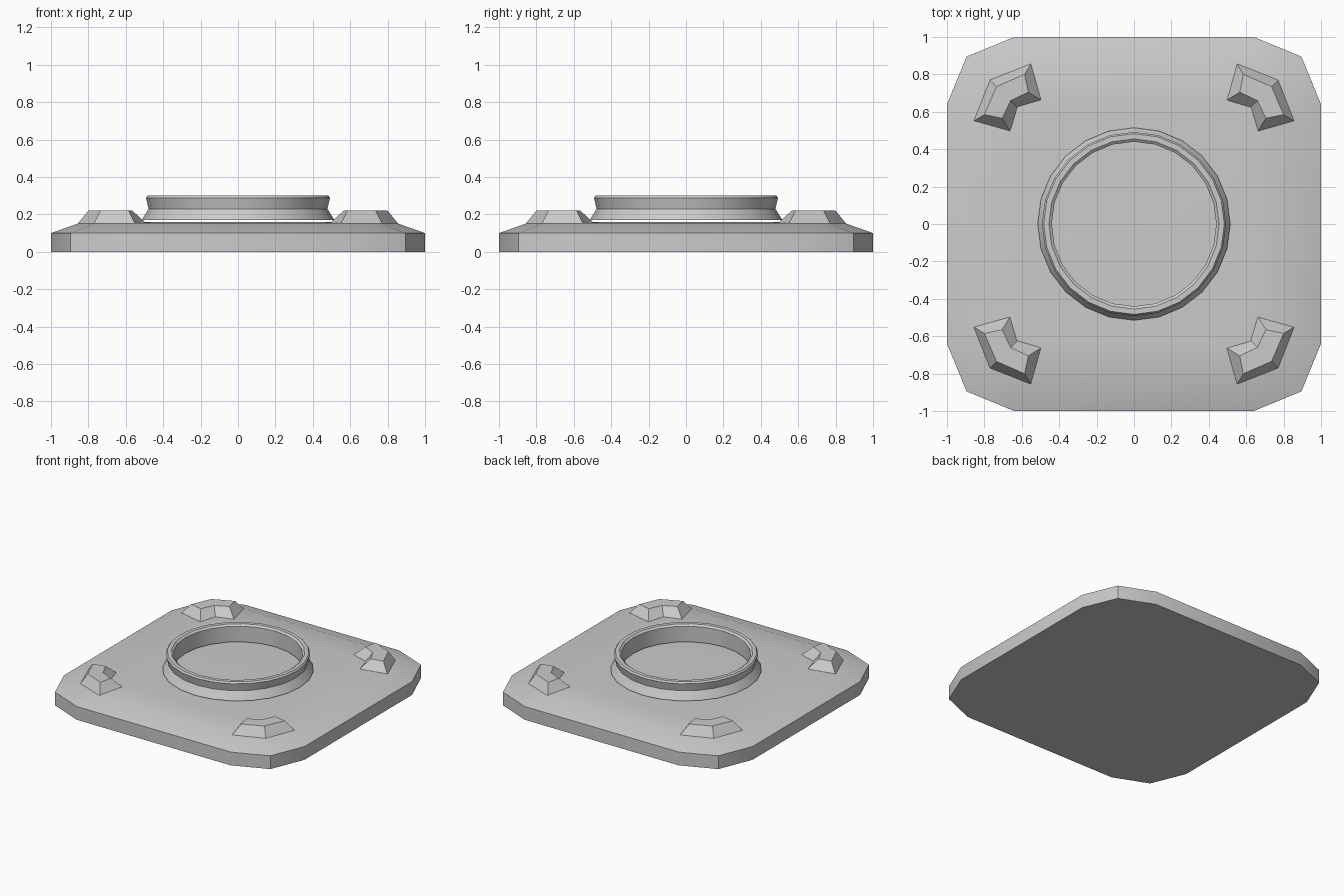
import bpy, math

if "Cube" in bpy.data.objects:
    bpy.data.objects.remove(bpy.data.objects["Cube"])


def make_mesh(name, verts, faces, smooth_angle=None):
    mesh = bpy.data.meshes.new(name)
    mesh.from_pydata(verts, [], faces)
    mesh.update()
    obj = bpy.data.objects.new(name, mesh)
    bpy.context.collection.objects.link(obj)
    if smooth_angle:
        bpy.ops.object.select_all(action='DESELECT')
        obj.select_set(True)
        bpy.context.view_layer.objects.active = obj
        bpy.ops.object.shade_smooth_by_angle(angle=math.radians(smooth_angle))
    return obj


def loft(rings, closed=False):
    # Skin equal-length point rings; cap the ends, or join last to first
    n, k = len(rings[0]), len(rings)
    verts = [p for ring in rings for p in ring]
    faces = []
    for r in range(k if closed else k - 1):
        a, b = r * n, (r + 1) % k * n
        faces += [(a + i, a + (i + 1) % n, b + (i + 1) % n, b + i) for i in range(n)]
    if not closed:
        faces += [tuple(reversed(range(n))), tuple(range((k - 1) * n, k * n))]
    return verts, faces


# Base plate: chamfered square with a sloping, softly shaded rim
quarter = [(1, 0.64), (0.895, 0.895), (0.64, 1)]
outline = []
for q in range(4):
    for x, y in quarter:
        for _ in range(q):
            x, y = -y, x
        outline.append((x, y))
levels = [(1, 0), (1, 0.10), (0.85, 0.153), (0.63, 0.16)]
make_mesh("base_plate", *loft([[(x * s, y * s, z) for x, y in outline]
                               for s, z in levels]), smooth_angle=30)

# Round collar: flared foot, waist and rolled lip, resting just above the plate
SIDES = 24
profile = [(0.44, 0.17), (0.515, 0.17), (0.478, 0.23), (0.492, 0.288),
           (0.483, 0.30), (0.455, 0.30), (0.44, 0.288)]
make_mesh("collar", *loft([[(r * math.cos(math.tau * i / SIDES),
                             r * math.sin(math.tau * i / SIDES), z)
                            for i in range(SIDES)] for r, z in profile],
                          closed=True), smooth_angle=25)

# Corner lugs: tapered chevrons, one per corner
half_base = [(0.62, 0.62), (0.658, 0.489), (0.857, 0.55), (0.77, 0.77)]
half_top = [(0.66, 0.66), (0.705, 0.565), (0.80, 0.585), (0.735, 0.735)]
for q in range(4):
    rings = []
    for half, z in ((half_base, 0.15), (half_top, 0.22)):
        loop = half + [(half[2][1], half[2][0]), (half[1][1], half[1][0])]
        rings.append([(x, y, z) for x, y in loop])
    lug = make_mesh(f"corner_lug_{q + 1}", *loft(rings))
    lug.rotation_euler.z = q * math.pi / 2
